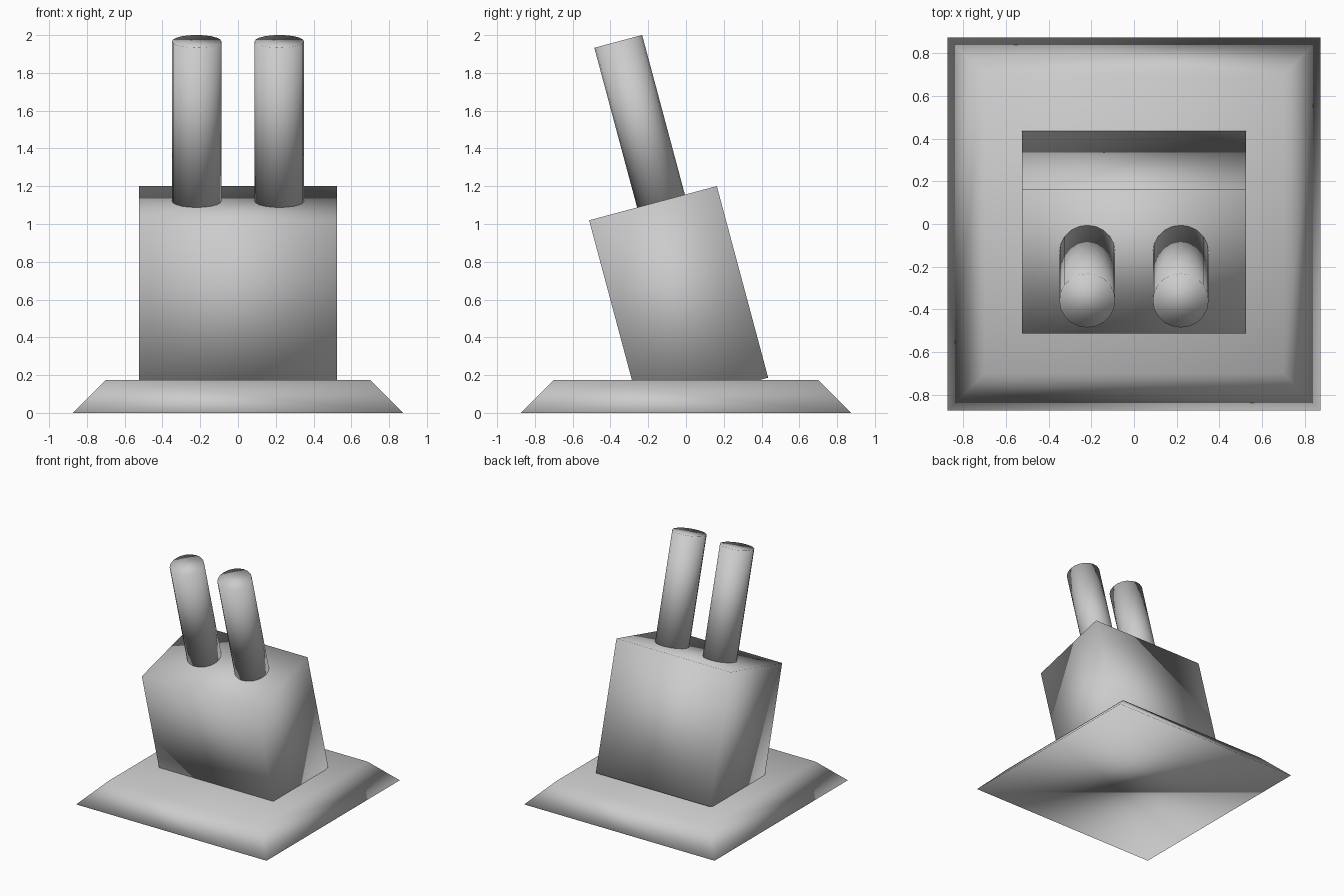
import bpy
import bmesh
from math import radians
from mathutils import Matrix, Vector

if "Cube" in bpy.data.objects:
    bpy.data.objects.remove(bpy.data.objects["Cube"])

# Frame of the leaning upper part: origin at the centre of the block
LEAN = Matrix.Translation((0, -0.039, 0.603)) @ Matrix.Rotation(radians(15), 4, 'X')


def finish(name, bm, matrix=Matrix.Identity(4)):
    """Turn a bmesh into a smooth-shaded object."""
    bm.transform(matrix)
    bmesh.ops.recalc_face_normals(bm, faces=bm.faces)
    for f in bm.faces:
        f.smooth = True
    mesh = bpy.data.meshes.new(name)
    bm.to_mesh(mesh)
    bm.free()
    obj = bpy.data.objects.new(name, mesh)
    bpy.context.collection.objects.link(obj)
    return obj


# Base plate: a slab with its top face drawn in to slope the sides
bm = bmesh.new()
bmesh.ops.create_cube(bm, size=1)
for v in bm.verts:
    half = 0.70 if v.co.z > 0 else 0.875
    v.co = Vector((v.co.x * 2 * half, v.co.y * 2 * half, (v.co.z + 0.5) * 0.175))
finish("base_plate", bm)

# Leaning block
bm = bmesh.new()
bmesh.ops.create_cube(bm, size=1)
bmesh.ops.scale(bm, vec=(1.05, 0.70, 1.05), verts=bm.verts)
finish("leaning_block", bm, LEAN)

# Pair of rods standing on the block's sloping top
for side, x in (("left", -0.219), ("right", 0.219)):
    bm = bmesh.new()
    bmesh.ops.create_cone(bm, cap_ends=True, segments=20,
                          radius1=0.131, radius2=0.131, depth=0.885)
    place = Matrix.Translation((x, 0.044, 0.525 + 0.4325))
    finish("rod_" + side, bm, LEAN @ place)
